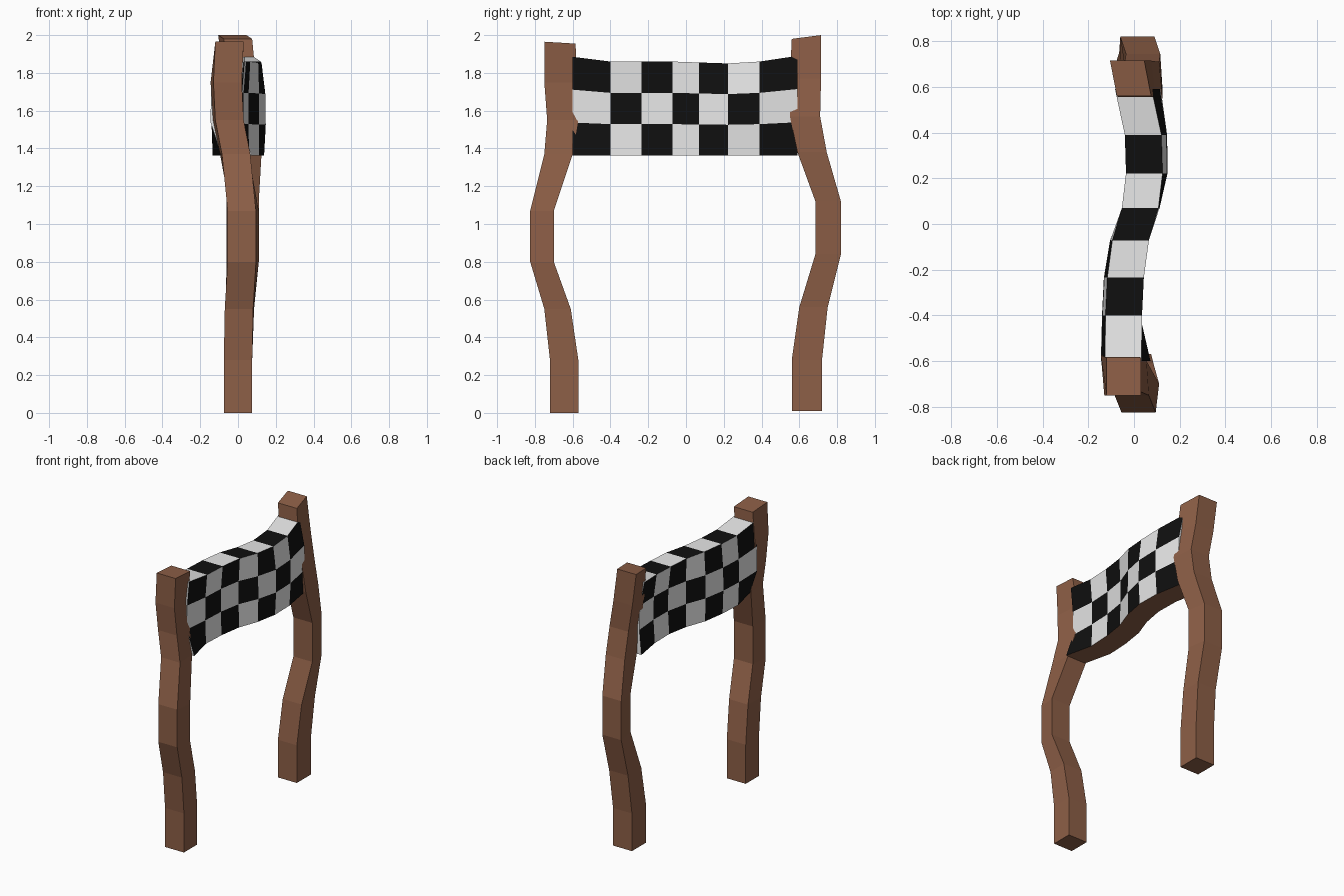
import bpy
import bmesh

cube = bpy.data.objects.get("Cube")
if cube:
    bpy.data.objects.remove(cube, do_unlink=True)


def make_material(name, colour):
    material = bpy.data.materials.new(name)
    material.use_nodes = True
    material.diffuse_color = (*colour, 1)
    shader = material.node_tree.nodes["Principled BSDF"]
    shader.inputs["Base Color"].default_value = (*colour, 1)
    shader.inputs["Roughness"].default_value = 0.9
    return material


brown = make_material("brown_wood", (0.27, 0.115, 0.063))
white = make_material("white_cloth", (0.8, 0.8, 0.8))
black = make_material("black_cloth", (0.005, 0.005, 0.005))


def loft(name, rings, materials, pick_material=None):
    """Skin a chain of closed rings, cap both ends and colour faces by rule."""
    bm = bmesh.new()
    loops = [[bm.verts.new(point) for point in ring] for ring in rings]
    count = len(rings[0])
    for step, (first, second) in enumerate(zip(loops, loops[1:])):
        for side in range(count):
            after = (side + 1) % count
            face = bm.faces.new((first[side], first[after], second[after], second[side]))
            if pick_material:
                face.material_index = pick_material(step, side)
    bm.faces.new(loops[0])
    bm.faces.new(loops[-1])
    bmesh.ops.recalc_face_normals(bm, faces=bm.faces[:])
    mesh = bpy.data.meshes.new(name)
    bm.to_mesh(mesh)
    bm.free()
    for material in materials:
        mesh.materials.append(material)
    obj = bpy.data.objects.new(name, mesh)
    bpy.context.collection.objects.link(obj)
    return obj


def make_post(name, direction, sections, top_slope):
    """Crooked square post; each section is height, inner y, outer y, centre x, twist."""
    half = 0.075
    rings = []
    for index, (z, inner, outer, x, twist) in enumerate(sections):
        slope = top_slope if index == len(sections) - 1 else 0
        inner_x = x + twist
        rings.append([
            (x - half, outer * direction, z + slope),
            (x + half, outer * direction, z + slope),
            (inner_x + half, inner * direction, z),
            (inner_x - half, inner * direction, z),
        ])
    return loft(name, rings, [brown])


# Two crooked wooden posts
make_post("front_post", -1, [
    (0, .57, .72, 0, 0),
    (.28, .57, .72, 0, 0),
    (.55, .61, .75, .005, .005),
    (.8, .7, .825, .02, .015),
    (1.07, .7, .825, .02, .015),
    (1.37, .6, .75, -.01, -.01),
    (1.55, .57, .735, -.045, -.015),
    (1.75, .575, .75, -.055, -.015),
    (1.955, .585, .75, -.045, 0),
], .01)
make_post("back_post", 1, [
    (.01, .56, .72, 0, 0),
    (.28, .56, .72, 0, 0),
    (.56, .6, .75, .01, 0),
    (.84, .685, .82, .015, .02),
    (1.12, .685, .82, .015, .02),
    (1.38, .59, .745, .04, .01),
    (1.57, .55, .71, .035, .015),
    (1.77, .55, .715, 0, .02),
    (1.98, .56, .715, -.03, .03),
], .02)

# Thick wavy banner: y, centre x, sideways bow, top height at each column edge
stations = [
    (-.6, -.047, -.018, 1.885),
    (-.4, -.045, -.015, 1.86),
    (-.235, -.037, -.015, 1.86),
    (-.072, -.015, -.01, 1.86),
    (.07, .027, .005, 1.855),
    (.222, .045, .022, 1.85),
    (.39, .04, .025, 1.86),
    (.59, -.003, .04, 1.89),
]
row_bow = (0, .9, 1, .6)
bottom = 1.363
half_thickness = .08
rows = 3

banner_rings = []
for index, (y, x, bow, top) in enumerate(stations):
    left, right = [], []
    for row in range(rows + 1):
        z = top + (bottom - top) * row / rows
        centre = x + bow * row_bow[row]
        if index == 0 and row == rows:
            centre += .05
        left.append((centre + half_thickness, y, z))
        right.append((centre - half_thickness, y, z))
    banner_rings.append(left + right[::-1])


def checker(column, side):
    """Checks run over the top and down both sides; the underside is wood."""
    if side == rows:
        return 2
    distance = side + 1 if side < rows else 2 * rows + 1 - side
    return (column + distance) % 2


loft("checkered_banner", banner_rings, [white, black, brown], checker)
